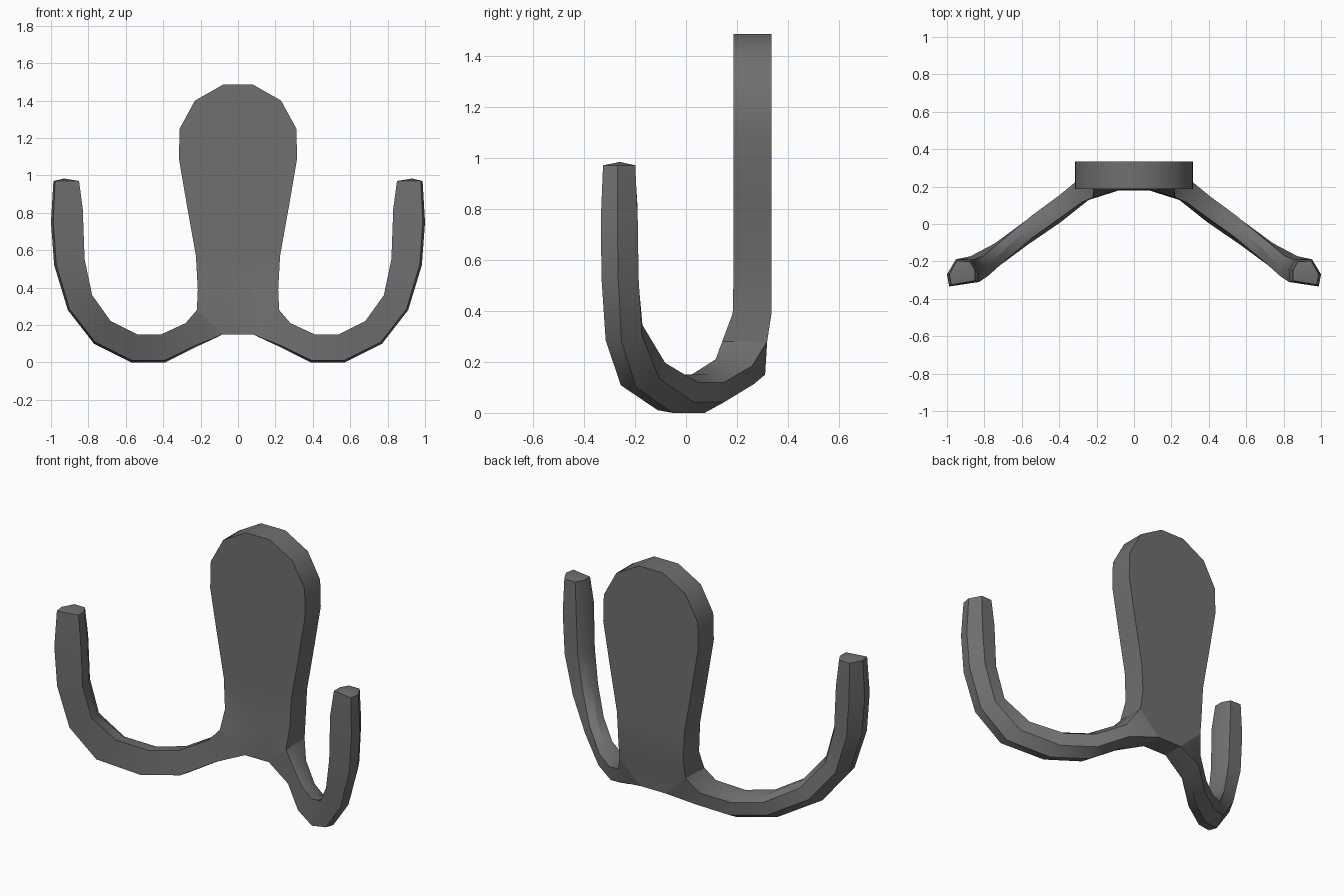
import bpy, bmesh, math

if "Cube" in bpy.data.objects:
    bpy.data.objects.remove(bpy.data.objects["Cube"])

metal = bpy.data.materials.new("dark grey metal")
metal.diffuse_color = (0.16, 0.16, 0.16, 1)
metal.use_nodes = True
metal.node_tree.nodes["Principled BSDF"].inputs["Base Color"].default_value = metal.diffuse_color


def finish(name, bm):
    bmesh.ops.remove_doubles(bm, verts=bm.verts, dist=0.0005)
    bmesh.ops.recalc_face_normals(bm, faces=bm.faces)
    me = bpy.data.meshes.new(name)
    bm.to_mesh(me)
    bm.free()
    me.materials.append(metal)
    ob = bpy.data.objects.new(name, me)
    bpy.context.collection.objects.link(ob)
    bpy.ops.object.select_all(action='DESELECT')
    ob.select_set(True)
    bpy.context.view_layer.objects.active = ob
    bpy.ops.object.shade_smooth_by_angle(angle=math.radians(35))
    return ob


def skin(bm, rings):
    for a, b in zip(rings, rings[1:]):
        n = len(a)
        for i in range(n):
            j = (i + 1) % n
            bm.faces.new((a[i], a[j], b[j], b[i]))


# Back plate: rows of half width, height, front y at the edge, back y
rows = [(0.08, 1.485, .187, .335), (0.23, 1.40, .187, .335), (0.312, 1.25, .187, .335),
        (0.316, 1.09, .187, .335), (0.275, 0.85, .187, .335), (0.225, 0.57, .187, .335),
        (0.215, 0.39, .183, .335), (0.22, 0.28, .142, .318), (0.08, 0.15, .18, .31)]
bm = bmesh.new()
rings = []
for x, z, yf, yb in rows:
    yc = min(.187, yf + .04)
    rings.append([bm.verts.new(p) for p in (
        (-x, yf, z), (-.08, yc, z), (.08, yc, z), (x, yf, z),
        (x, yb, z), (.08, yb, z), (-.08, yb, z), (-x, yb, z))])
for r in (rings[0], rings[-1]):  # narrow ends share their corner points
    for a, b in ((0, 1), (3, 2), (4, 5), (7, 6)):
        r[b].co = r[a].co
skin(bm, rings)
for r in (rings[0], rings[-1]):
    bm.faces.new((r[0], r[3], r[4], r[7]))
finish("back_plate", bm)

# Hook arms: inner edge (x, y, z, half depth), outer edge likewise
stations = [((.22, .230, .28, .088), (.08, .245, .15, .065)),
            ((.28, .180, .21, .075), (.24, .200, .075, .070)),
            ((.41, .080, .15, .068), (.39, .080, 0, .070)),
            ((.54, -.015, .15, .066), (.57, -.045, 0, .068)),
            ((.68, -.135, .22, .062), (.77, -.188, .10, .072)),
            ((.78, -.228, .36, .058), (.91, -.245, .28, .072)),
            ((.82, -.252, .55, .062), (.983, -.258, .52, .074)),
            ((.83, -.255, .82, .065), (1.0, -.262, .75, .073)),
            ((.85, -.256, .97, .055), (.987, -.262, .97, .064))]
root = [(0, -1), (1, -1), (1, .3), (1, 1), (0, 1), (0, .1)]
hexagon = [(0, -.85), (.93, -1), (1, -.1), (.72, 1), (.2, 1), (0, .15)]

for side, name in ((1, "right_hook"), (-1, "left_hook")):
    bm = bmesh.new()
    rings = []
    for k, (a, b) in enumerate(stations):
        ring = []
        for t, d in (root if k == 0 else hexagon):
            x, y, z, h = (p + (q - p) * t for p, q in zip(a, b))
            ring.append(bm.verts.new((side * x, y + d * h, z)))
        rings.append(ring)
    skin(bm, rings)
    bm.faces.new(rings[0])
    tip = bm.verts.new((side * .93, -.26, .983))
    last = rings[-1]
    for i in range(6):
        bm.faces.new((last[i], last[(i + 1) % 6], tip))
    finish(name, bm)
